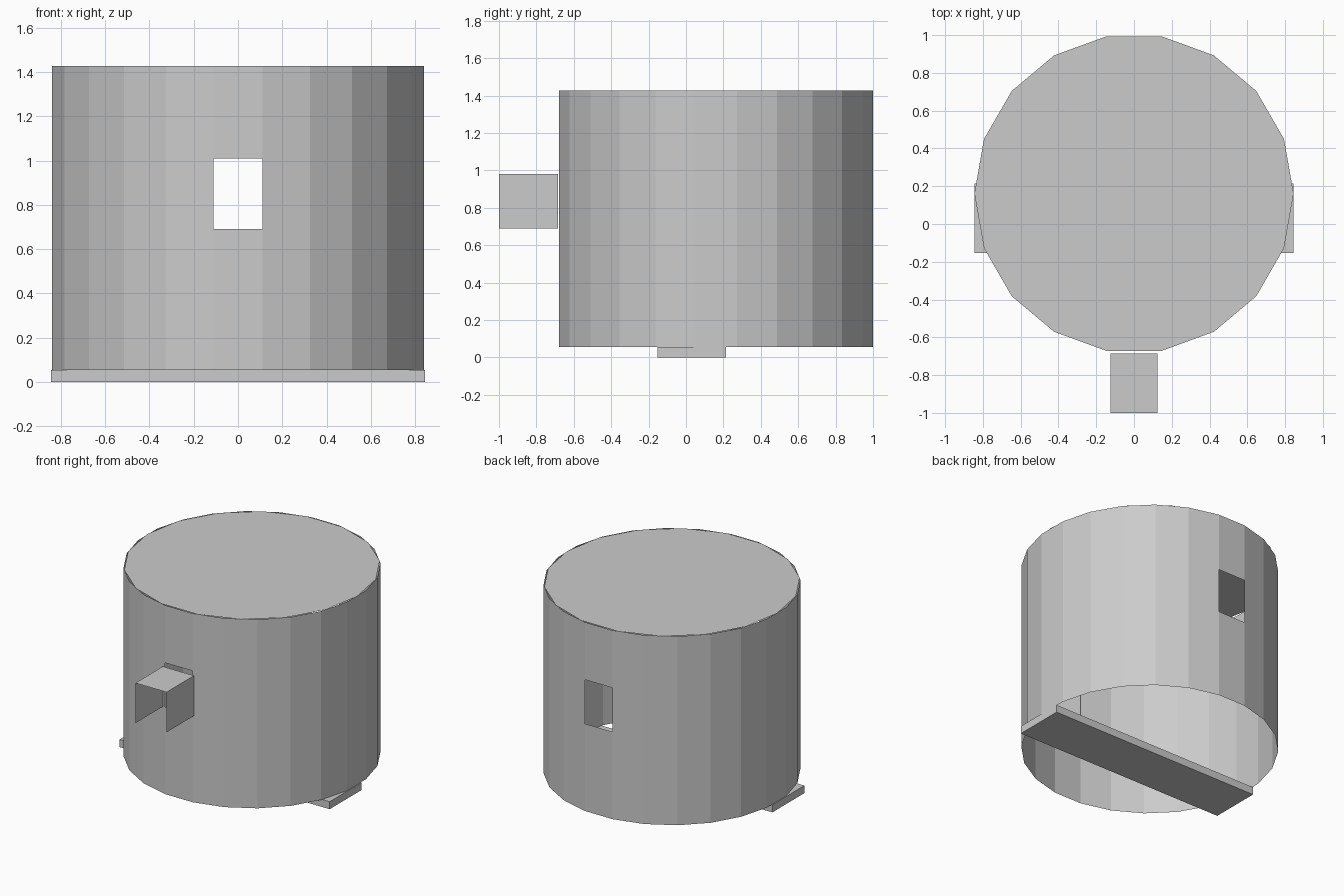
import bpy, bmesh, math

if "Cube" in bpy.data.objects:
    bpy.data.objects.remove(bpy.data.objects["Cube"])

grey = bpy.data.materials.new("light_grey")
grey.diffuse_color = (0.6, 0.6, 0.6, 1)
grey.use_nodes = True
grey.node_tree.nodes["Principled BSDF"].inputs["Base Color"].default_value = grey.diffuse_color


def finish(name, bm):
    mesh = bpy.data.meshes.new(name)
    bm.to_mesh(mesh)
    bm.free()
    mesh.materials.append(grey)
    obj = bpy.data.objects.new(name, mesh)
    bpy.context.collection.objects.link(obj)
    return obj


def loft(bm, rows, closed):
    """Quads between successive rows of points; returns faces[row][column]."""
    vs = [[bm.verts.new(p) for p in row] for row in rows]
    n = len(rows[0])
    return [[bm.faces.new((a[i], a[(i + 1) % n], b[(i + 1) % n], b[i]))
             for i in range(n if closed else n - 1)]
            for a, b in zip(vs, vs[1:])]


def ring(sides, radius, z, turn=0.0):
    step = 2 * math.pi / sides
    return [(radius * math.cos((i + turn) * step),
             CENTRE_Y + radius * math.sin((i + turn) * step), z)
            for i in range(sides)]


CENTRE_Y = 0.161
BOTTOM, TOP = 0.055, 1.428
SILL, LINTEL = 0.69, 1.01

# Drum wall: open thin shell, one facet wide window at front and back
SIDES = 24
radius = 0.84 / math.cos(math.pi / SIDES)
bm = bmesh.new()
faces = loft(bm, [ring(SIDES, radius, z, 0.5) for z in (BOTTOM, SILL, LINTEL, TOP)], True)
windows = [faces[1][SIDES // 4 - 1], faces[1][3 * SIDES // 4 - 1]]
bmesh.ops.delete(bm, geom=windows, context='FACES')
finish("drum_wall", bm)

# Lid: coarser disc closing the top
bm = bmesh.new()
bm.faces.new([bm.verts.new(p) for p in ring(18, 0.845, TOP)])
finish("lid", bm)

# Window hood: thin top and two sides, open front, back and bottom
bm = bmesh.new()
profile = [(0.125, 0.69), (0.125, 0.982), (-0.125, 0.982), (-0.125, 0.69)]
loft(bm, [[(x, y, z) for x, z in profile] for y in (-0.685, -1.0)], False)
bmesh.ops.recalc_face_normals(bm, faces=bm.faces)
top = max(bm.faces, key=lambda f: f.calc_center_median().z)
if top.normal.z < 0:
    bmesh.ops.reverse_faces(bm, faces=bm.faces)
finish("window_hood", bm)

# Base bar: flat plank under the drum
bm = bmesh.new()
bmesh.ops.create_cube(bm, size=1)
bmesh.ops.scale(bm, vec=(1.69, 0.367, BOTTOM), verts=bm.verts)
bmesh.ops.translate(bm, vec=(0, 0.03, BOTTOM / 2), verts=bm.verts)
finish("base_bar", bm)
